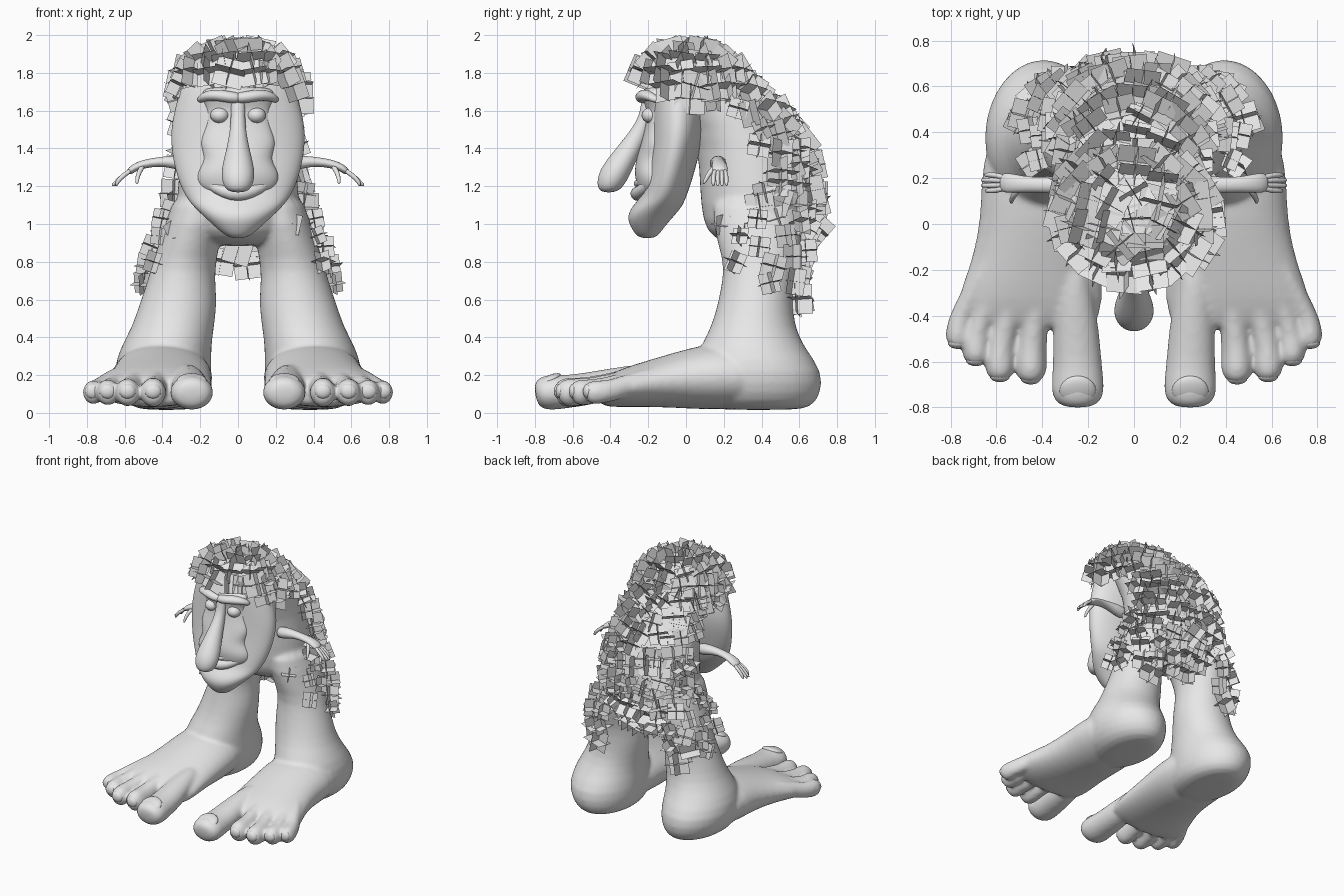
import bpy, bmesh, math, random
from mathutils import Vector, Matrix

if "Cube" in bpy.data.objects:
    bpy.data.objects.remove(bpy.data.objects["Cube"])

random.seed(4)
X, Y, Z = Vector((1, 0, 0)), Vector((0, 1, 0)), Vector((0, 0, 1))
grey = bpy.data.materials.new("plain grey")
grey.diffuse_color = (0.8, 0.8, 0.8, 1)
grey.use_nodes = True
grey.node_tree.nodes["Principled BSDF"].inputs["Base Color"].default_value = grey.diffuse_color


def skin(bm, rings, n=16):
    """Closed shell through rings of (centre, u, v)."""
    loops = [[bm.verts.new(c + u * math.cos(k * math.tau / n) + v * math.sin(k * math.tau / n))
              for k in range(n)] for c, u, v in rings]
    for a, b in zip(loops, loops[1:]):
        for k in range(n):
            bm.faces.new((a[k], a[(k + 1) % n], b[(k + 1) % n], b[k]))
    bm.faces.new(loops[0][::-1])
    bm.faces.new(loops[-1])


def upright(rows):
    """Rows of (z, cx, cy, rx, ry) as horizontal rings."""
    return [(Vector((x, y, z)), X * rx, Y * ry) for z, x, y, rx, ry in rows]


def tube(points):
    """Points of (x, y, z, width, height) as rings across the path."""
    ps = [Vector(p[:3]) for p in points]
    out = []
    for i, p in enumerate(points):
        t = (ps[min(i + 1, len(ps) - 1)] - ps[max(i - 1, 0)]).normalized()
        u = t.cross(Z).normalized()
        out.append((ps[i], u * p[3], u.cross(t) * p[4]))
    return out


def ball(bm, c, r, tilt=0):
    m = Matrix.Translation(c) @ Matrix.Rotation(tilt, 4, 'X') @ Matrix.Diagonal((*r, 1))
    bmesh.ops.create_uvsphere(bm, u_segments=20, v_segments=12, radius=1, matrix=m)


def finish(name, bm, subdiv=1, mirror=False, smooth=True):
    if smooth:
        bmesh.ops.recalc_face_normals(bm, faces=bm.faces)
    me = bpy.data.meshes.new(name)
    bm.to_mesh(me)
    bm.free()
    for p in me.polygons:
        p.use_smooth = smooth
    ob = bpy.data.objects.new(name, me)
    bpy.context.collection.objects.link(ob)
    me.materials.append(grey)
    if subdiv:
        ob.modifiers.new("round", 'SUBSURF').levels = subdiv
        ob.modifiers["round"].render_levels = subdiv
    if mirror:
        ob.modifiers.new("both sides", 'MIRROR').use_mirror_merge = False
    return ob


# Body, legs, feet and toes fused into one skin
BODY = [(.88, 0, .39, .18, .15), (.93, 0, .38, .27, .24), (1.0, 0, .375, .33, .29), (1.2, 0, .37, .325, .3),
        (1.4, 0, .335, .295, .27), (1.6, 0, .225, .275, .24), (1.75, 0, .08, .26, .21),
        (1.86, 0, .03, .2, .15), (1.9, 0, .03, .07, .06)]
LEG = [(1.2, .18, .36, .15, .22), (1.0, .23, .38, .155, .25), (.8, .285, .4, .17, .2),
       (.7, .3, .38, .18, .19), (.58, .315, .367, .208, .2), (.45, .345, .355, .22, .225),
       (.34, .385, .35, .245, .285), (.22, .4, .38, .265, .35), (.1, .39, .38, .245, .34),
       (.03, .38, .38, .19, .29), (.015, .38, .38, .1, .2)]
FOOT = [(.5, .4, .17, .2, .13), (.25, .405, .2, .265, .18), (.1, .4, .19, .27, .175),
        (-.05, .41, .175, .275, .15), (-.2, .43, .155, .295, .125), (-.33, .455, .135, .325, .105),
        (-.42, .46, .115, .31, .085), (-.46, .45, .11, .26, .06)]
# Per toe: root x, tip x, tip y, half width, half height
TOES = [(.27, .245, -.8, .115, .1), (.4, .45, -.69, .068, .085), (.49, .585, -.68, .066, .08),
        (.57, .69, -.61, .06, .075), (.62, .768, -.535, .055, .068)]
bm, nails = bmesh.new(), bmesh.new()
skin(bm, upright(BODY), 24)
for s in (1, -1):
    skin(bm, upright([(z, s * x, y, a, b) for z, x, y, a, b in LEG]), 20)
    skin(bm, [(Vector((s * x, y, z)), X * a, Z * b) for y, x, z, a, b in FOOT], 20)
    for x0, x1, tip, w, h in TOES:
        L = tip + .12
        skin(bm, tube([(s * (x0 + (x1 - x0) * min(1, t * 1.3)), -.12 + L * t, z, w * a, h * b)
                       for t, z, a, b in ((0, .215, .5, .6), (.3, .175, .75, .75), (.55, .13, .93, .9),
                                          (.75, .112, .94, .88), (.88, .108, 1.06, .98),
                                          (.965, .105, .92, .85), (1, .1, .5, .45))]), 16)
for x0, x1, tip, w, h in TOES:
    if w > .1:
        ball(nails, (x1, tip + .07, .17), (.08, .075, .026), .45)
    else:
        ball(nails, (x1, tip + .016, .115), (.044, .026, .04))
body = finish("body_and_legs", bm)
rm = body.modifiers.new("fuse", 'REMESH')
rm.mode, rm.voxel_size, rm.use_smooth_shade = 'VOXEL', .013, True
sm = body.modifiers.new("soften", 'SMOOTH')
sm.factor, sm.iterations = .5, 8
finish("toenails", nails, 0, True)

# Head: broad cheeks narrowing to a jutting chin
bm = bmesh.new()
skin(bm, upright([(1.8, 0, -.03, .25, .13), (1.74, 0, -.04, .30, .14), (1.65, 0, -.04, .325, .145),
                  (1.5, 0, -.04, .362, .145), (1.35, 0, -.065, .35, .13), (1.22, 0, -.095, .315, .125),
                  (1.14, 0, -.12, .275, .12), (1.09, 0, -.155, .235, .135), (1.03, 0, -.195, .17, .12),
                  (.97, 0, -.205, .105, .08), (.935, 0, -.205, .06, .055), (.925, 0, -.205, .02, .02)]), 28)
finish("head", bm, 2)

# Raised face with muzzle
bm = bmesh.new()
skin(bm, upright([(1.73, 0, -.15, .17, .06), (1.69, 0, -.165, .20, .08), (1.62, 0, -.145, .17, .065),
                  (1.55, 0, -.145, .165, .065), (1.48, 0, -.155, .185, .07), (1.42, 0, -.16, .205, .08),
                  (1.34, 0, -.165, .17, .10), (1.27, 0, -.165, .225, .11), (1.2, 0, -.165, .215, .095),
                  (1.15, 0, -.17, .15, .07)]), 24)
finish("face", bm, 2)

# Nose, hanging forward
bm = bmesh.new()
skin(bm, upright([(1.68, 0, -.20, .045, .04), (1.58, 0, -.205, .036, .035), (1.48, 0, -.25, .045, .055),
                  (1.38, 0, -.315, .066, .075), (1.29, 0, -.37, .09, .088), (1.22, 0, -.395, .087, .08),
                  (1.165, 0, -.41, .055, .05)]), 16)
finish("nose", bm, 2)

# Brows and eyes
bm = bmesh.new()
skin(bm, tube([(-.02, -.225, 1.665, .035, .03), (.05, -.235, 1.672, .04, .032), (.12, -.22, 1.685, .04, .032),
               (.18, -.185, 1.675, .035, .026), (.21, -.15, 1.65, .015, .015)]), 12)
finish("brows", bm, 2, True)
bm = bmesh.new()
ball(bm, (.097, -.185, 1.575), (.05, .05, .042))
finish("eyes", bm, 0, True)

# Lips, turned up at the corners, lower one fuller
bm = bmesh.new()
for d, r, w in ((0, .02, .15), (-.055, .038, .19)):
    skin(bm, tube([(w * t, -.262 + .10 * t * t, 1.21 + d + .07 * t * t * (1 - d * 4),
                    r * (1.1 - .5 * abs(t)), r * (1.1 - .5 * abs(t)))
                   for t in (-1.1, -.8, -.4, 0, .4, .8, 1.1)]), 12)
finish("lips", bm, 1)

# Thin arms with spread hands
bm = bmesh.new()
skin(bm, tube([(.22, .17, 1.31, .055, .055), (.34, .17, 1.33, .04, .035), (.42, .17, 1.33, .033, .025),
               (.5, .175, 1.318, .038, .024), (.55, .18, 1.298, .046, .022), (.585, .18, 1.27, .042, .018)]), 12)
for k, reach in enumerate((.645, .67, .67, .65)):
    y = .145 + .023 * k
    skin(bm, tube([(.55, .16 + .013 * k, 1.295, .013, .013), (.605, y, 1.26, .013, .014),
                   (.64, y, 1.225, .012, .013), (reach, y, 1.2, .008, .008)]), 8)
skin(bm, tube([(.5, .16, 1.31, .016, .016), (.525, .125, 1.275, .014, .014),
               (.535, .105, 1.235, .012, .012), (.535, .09, 1.21, .007, .007)]), 8)
finish("arms", bm, 1, True)


# Shaggy hair: each tuft is three crossing square cards
def tuft(bm, p, normal, s):
    n = (normal + Vector([random.uniform(-.22, .22) for _ in range(3)])).normalized()
    u = n.cross(Z if abs(n.z) < .95 else Y).normalized()
    u = Matrix.Rotation(random.uniform(-.3, .3), 3, n) @ u
    v = n.cross(u)
    for a, b in ((u, v), (u, n), (v, n)):
        quad = [p + (a * i + b * j) * s for i, j in ((-1, -1), (1, -1), (1, 1), (-1, 1))]
        for q in quad:
            q.z = min(q.z, 2)
        bm.faces.new([bm.verts.new(q) for q in quad])


def surface(rows, z, a):
    """Point on a lofted shape; angle 0 is the back, positive turns outward."""
    rows = sorted(rows)
    for lo, hi in zip(rows, rows[1:]):
        if lo[0] <= z <= hi[0]:
            break
    t = (z - lo[0]) / (hi[0] - lo[0])
    _, x, y, rx, ry = [p + (q - p) * t for p, q in zip(lo, hi)]
    return Vector((x + rx * math.sin(a), y + ry * math.cos(a), z))


def place(bm, rows, z, a, s, side=1):
    p = surface(rows, z, a)
    n = (surface(rows, z, a + .02) - p).cross(surface(rows, z + .01, a) - p).normalized()
    c = surface(rows, z, a + math.pi)
    if n.dot(p - c) < 0:
        n = -n
    flip = Vector((side, 1, 1))
    tuft(bm, (p + n * .025) * flip, n * flip, s)


# Rows of (height, reach to each side, tufts)
bm = bmesh.new()
for r, (z, reach, count) in enumerate(((.93, 1.3, 8), (1.0, 2.2, 11), (1.09, 1.75, 10), (1.19, 1.5, 10),
                                       (1.29, 1.4, 9), (1.39, 1.4, 9), (1.49, 1.45, 9), (1.59, 1.5, 9),
                                       (1.69, 1.5, 8))):
    for k in range(count):
        a = -reach + 2 * reach * (k + .25 + (r % 2) * .5) / count + random.uniform(-.08, .08)
        place(bm, BODY, z + random.uniform(-.03, .03), a, random.uniform(.052, .08))
for x, y, z in ((-.09, .5, .8), (.05, .52, .78), (.0, .42, .86), (.11, .58, .83), (-.1, .6, .84), (.02, .62, .86)):
    tuft(bm, Vector((x, y, z)), Y, .072)
finish("back_hair", bm, 0, smooth=False)

bm = bmesh.new()
for z, a, s in ((.6, .2, .08), (.7, .55, .07), (.73, .05, .06), (.77, 1.2, .065), (.82, .7, .065), (.86, .1, .06),
                (.87, 1.5, .055), (.79, 2.2, .055), (.93, 1.0, .06), (.93, 2.0, .045), (1.0, .5, .06),
                (1.02, 1.6, .05), (.68, 1.3, .055)):
    for side in (1, -1):
        place(bm, LEG, z, a + random.uniform(-.1, .1), s, side)
finish("leg_hair", bm, 0, smooth=False)

bm = bmesh.new()
for el, count, reach in ((-8, 8, 1.75), (9, 11, 2.1), (27, 15, math.pi), (46, 11, math.pi),
                         (67, 7, math.pi), (88, 2, math.pi)):
    e = math.radians(el)
    for k in range(count):
        a = -reach + 2 * reach * (k + .5) / count + random.uniform(-.08, .08)
        d = Vector((math.sin(a) * math.cos(e), math.cos(a) * math.cos(e), math.sin(e)))
        p = Vector((0, .02, 1.695)) + d * Vector((.32, .28, .23))
        tuft(bm, p, d, random.uniform(.06, .085))
finish("head_hair", bm, 0, smooth=False)
